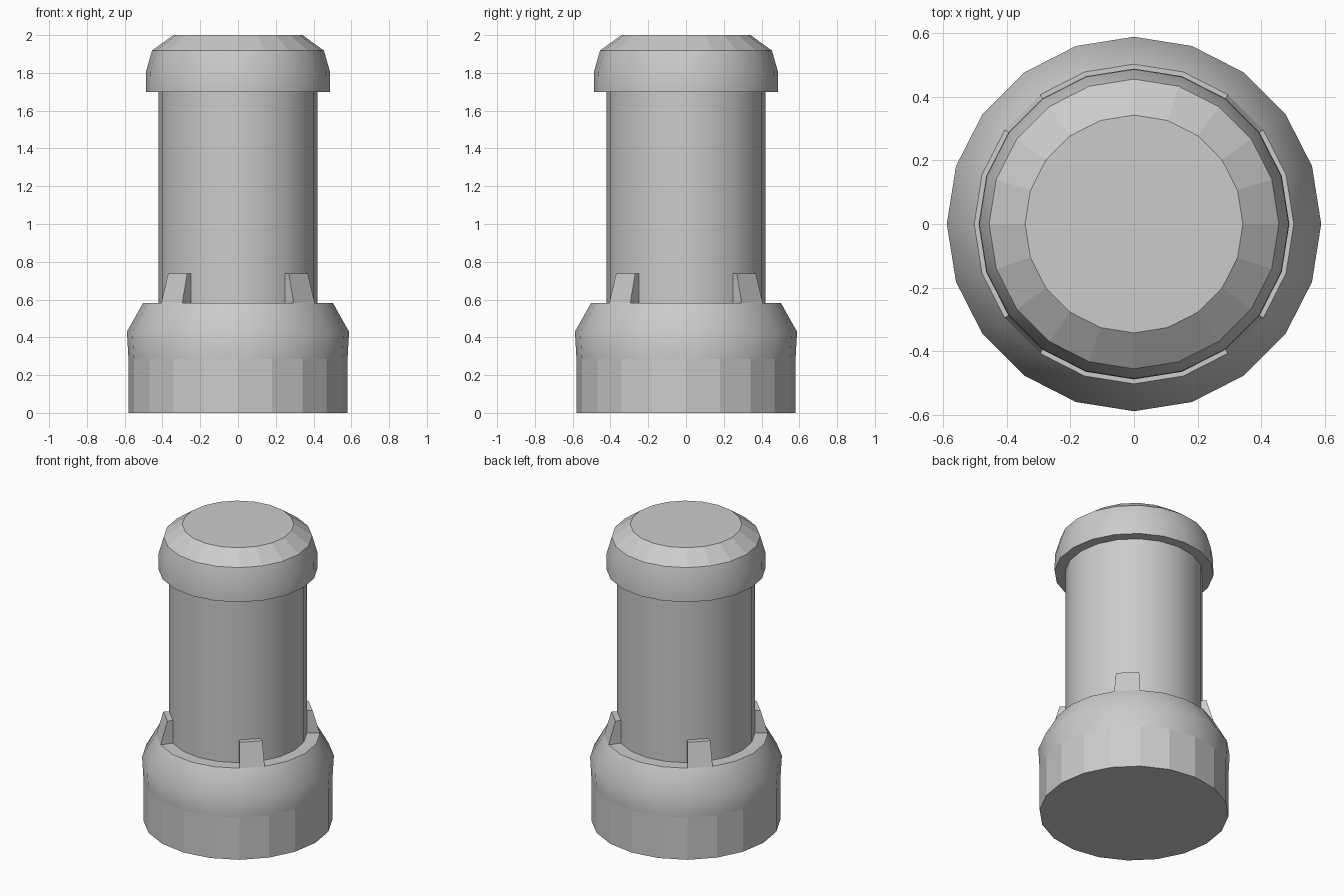
import bpy, bmesh
from math import cos, sin, tau, radians

if "Cube" in bpy.data.objects:
    bpy.data.objects.remove(bpy.data.objects["Cube"])

SIDES = 20


def finish(name, bm, sharp=35):
    bmesh.ops.recalc_face_normals(bm, faces=bm.faces)
    for e in bm.edges:
        if len(e.link_faces) != 2 or e.calc_face_angle(0) > radians(sharp):
            e.smooth = False
    mesh = bpy.data.meshes.new(name)
    bm.to_mesh(mesh)
    bm.free()
    obj = bpy.data.objects.new(name, mesh)
    bpy.context.collection.objects.link(obj)
    return obj


def point(r, z, i):
    a = tau * i / SIDES
    return (r * cos(a), r * sin(a), z)


def lathe(name, profile, flat_bands=(), bottom=False, top=False):
    """Turn (radius, z) points into a ring-sided solid; listed bands stay faceted."""
    bm = bmesh.new()
    rings = [[bm.verts.new(point(r, z, i)) for i in range(SIDES)] for r, z in profile]
    for b in range(len(rings) - 1):
        lo, hi = rings[b], rings[b + 1]
        for i in range(SIDES):
            j = (i + 1) % SIDES
            f = bm.faces.new((lo[i], lo[j], hi[j], hi[i]))
            f.smooth = b not in flat_bands
    if bottom:
        bm.faces.new(rings[0][::-1])
    if top:
        bm.faces.new(rings[-1])
    return finish(name, bm)


# Base: faceted foot, smooth shoulder, flat ledge running in to the shaft
lathe("base", [(0.58, 0), (0.58, 0.285), (0.588, 0.43), (0.502, 0.583), (0.42, 0.583)],
      flat_bands=(0, 3), bottom=True)

# Shaft
lathe("shaft", [(0.422, 0.583), (0.422, 1.70)])

# Cap: overhanging rim, rounded side, faceted bevel and flat top
lathe("cap", [(0.422, 1.70), (0.488, 1.70), (0.486, 1.81), (0.455, 1.918), (0.342, 2.0)],
      flat_bands=(0, 3), top=True)

# Four tabs on the ledge, each one facet wide on a diagonal
for k in range(4):
    i = 2 + 5 * k
    bm = bmesh.new()
    section = [(0.42, 0.583), (0.502, 0.583), (0.457, 0.737), (0.42, 0.737)]
    a = [bm.verts.new(point(r, z, i)) for r, z in section]
    b = [bm.verts.new(point(r, z, i + 1)) for r, z in section]
    bm.faces.new(a)
    bm.faces.new(b[::-1])
    for n in range(4):
        m = (n + 1) % 4
        bm.faces.new((a[n], b[n], b[m], a[m]))
    finish(f"tab_{k + 1}", bm)
